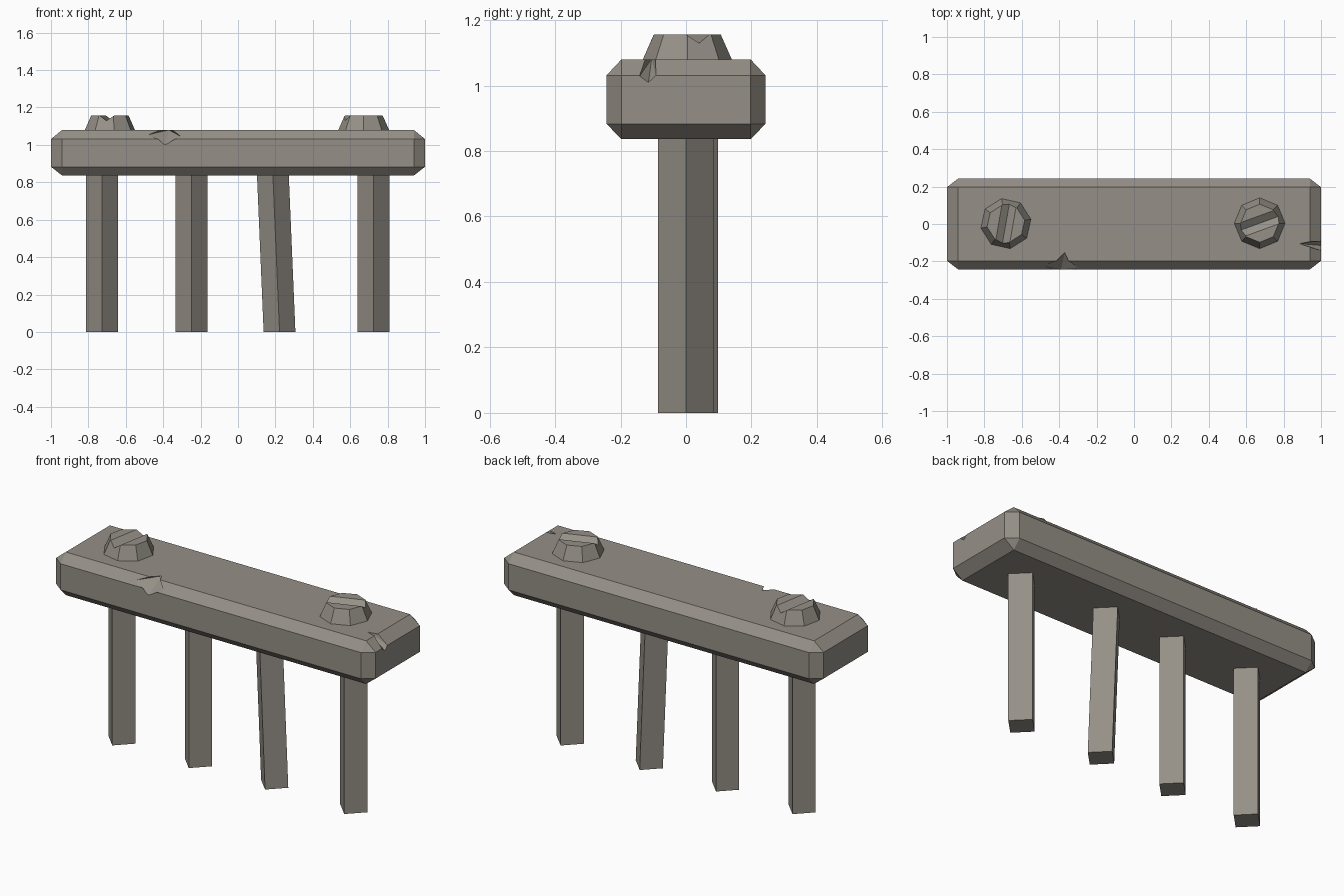
import bpy, bmesh, math
from mathutils import Vector

if "Cube" in bpy.data.objects:
    bpy.data.objects.remove(bpy.data.objects["Cube"])

stone = bpy.data.materials.new("warm grey metal")
stone.diffuse_color = (0.30, 0.275, 0.24, 1)
stone.use_nodes = True
stone.node_tree.nodes["Principled BSDF"].inputs["Base Color"].default_value = stone.diffuse_color


def hull(name, points):
    """Flat-shaded object from the convex hull of a few points."""
    bm = bmesh.new()
    for p in points:
        bm.verts.new(p)
    bmesh.ops.convex_hull(bm, input=bm.verts[:])
    bmesh.ops.dissolve_limit(bm, angle_limit=0.01, verts=bm.verts[:], edges=bm.edges[:])
    bmesh.ops.recalc_face_normals(bm, faces=bm.faces[:])
    me = bpy.data.meshes.new(name)
    bm.to_mesh(me)
    bm.free()
    me.materials.append(stone)
    ob = bpy.data.objects.new(name, me)
    bpy.context.collection.objects.link(ob)
    return ob


def cut(target, cutter):
    """Subtract the cutter, apply it and remove the helper."""
    cutter.hide_render = True
    mod = target.modifiers.new("cut", 'BOOLEAN')
    mod.operation, mod.solver, mod.object = 'DIFFERENCE', 'EXACT', cutter
    bpy.context.view_layer.objects.active = target
    bpy.ops.object.modifier_apply(modifier=mod.name)
    bpy.data.objects.remove(cutter)


# Beam: box with all edges chamfered
pts = []
for sx in (-1, 1):
    for sy in (-1, 1):
        for zo, zi in ((0.836, 0.883), (1.08, 1.031)):
            pts += [(sx * 0.94, sy * 0.197, zo), (sx * 0.94, sy * 0.243, zi), (sx, sy * 0.197, zi)]
beam = hull("beam", pts)

# Chips broken out of the front and right top edges
cut(beam, hull("front_chip", [(-0.37, -0.153, 1.08), (-0.39, -0.245, 1.0), (-0.485, -0.225, 1.053),
                              (-0.30, -0.235, 1.042), (-0.39, -0.35, 1.2)]))
cut(beam, hull("end_chip", [(0.885, -0.105, 1.082), (1.002, -0.115, 1.008), (0.97, -0.087, 1.075),
                            (1.002, -0.092, 1.03), (0.97, -0.135, 1.075), (1.002, -0.142, 1.028),
                            (1.1, -0.115, 1.15)]))

# Legs: square posts turned 45 degrees, the third one leaning
for i, (x0, x1, y) in enumerate([(-0.727, -0.727, 0), (-0.248, -0.248, 0),
                                 (0.222, 0.186, 0.011), (0.725, 0.725, 0)]):
    hull(f"leg_{i + 1}", [(x + dx, y + dy, z) for x, z in ((x0, 0), (x1, 0.85))
                          for dx, dy in ((0.085, 0), (-0.085, 0), (0, 0.086), (0, -0.086))])

# Bolt heads: eight-sided frustums with a V-shaped slot
for name, x, y, turn, slot in (("left_bolt", -0.685, 0.002, 10, 80), ("right_bolt", 0.672, 0.004, 0, 20)):
    c = Vector((x, y, 0))
    ring = [math.radians(turn + 45 * k) for k in range(8)]
    bolt = hull(name, [c + Vector((r * math.cos(a), r * math.sin(a), z))
                       for r, z in ((0.138, 1.075), (0.102, 1.156)) for a in ring])
    s = math.radians(slot)
    d, n = Vector((math.cos(s), math.sin(s), 0)), Vector((-math.sin(s), math.cos(s), 0))
    cut(bolt, hull("slot", [c + d * e + n * w + Vector((0, 0, z)) for e in (-0.2, 0.2)
                            for w, z in ((0, 1.129), (0.058, 1.17), (-0.058, 1.17))]))
